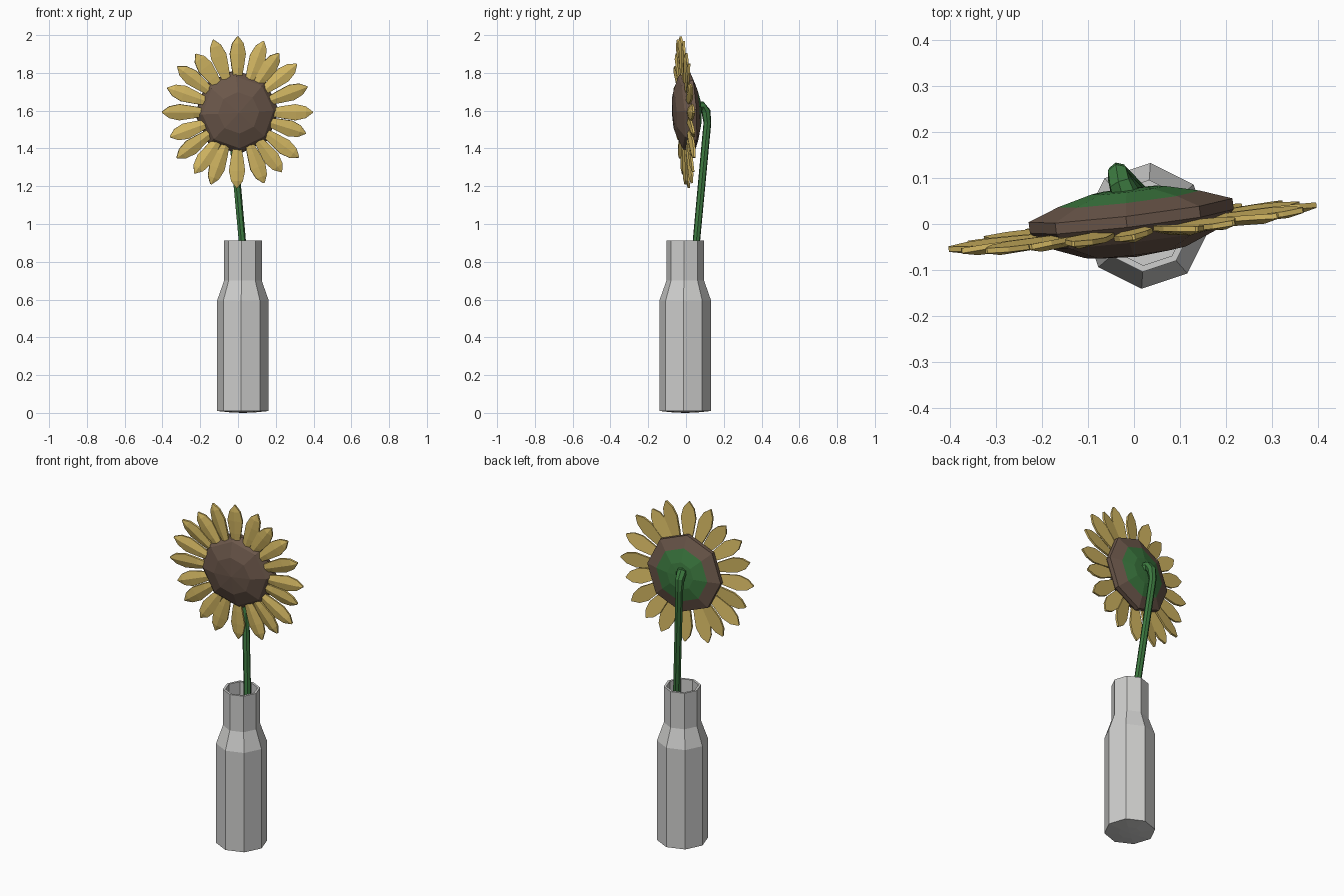
import bpy, bmesh, math
from mathutils import Vector, Matrix

if "Cube" in bpy.data.objects:
    bpy.data.objects.remove(bpy.data.objects["Cube"])


def material(name, rgb):
    m = bpy.data.materials.new(name)
    m.diffuse_color = (*rgb, 1)
    m.use_nodes = True
    m.node_tree.nodes["Principled BSDF"].inputs["Base Color"].default_value = m.diffuse_color
    return m


GREY = material("vase grey", (0.62, 0.62, 0.61))
GREEN = material("leaf green", (0.045, 0.19, 0.05))
BROWN = material("seed brown", (0.15, 0.097, 0.07))
YELLOW = material("petal yellow", (0.66, 0.48, 0.125))


def finish(name, bm, mats):
    bmesh.ops.recalc_face_normals(bm, faces=bm.faces)
    me = bpy.data.meshes.new(name)
    bm.to_mesh(me)
    bm.free()
    ob = bpy.data.objects.new(name, me)
    for m in mats:
        me.materials.append(m)
    bpy.context.collection.objects.link(ob)
    return ob


def lathe(profile, n, turn=0.0):
    """Revolve (radius, height) points around local z; zero radius makes a pole."""
    bm = bmesh.new()
    rings = []
    for r, h in profile:
        if r == 0:
            rings.append([bm.verts.new((0, 0, h))] * n)
        else:
            rings.append([bm.verts.new((r * math.cos(turn + i * math.tau / n),
                                        r * math.sin(turn + i * math.tau / n), h)) for i in range(n)])
    for a, b in zip(rings, rings[1:]):
        for i in range(n):
            j = (i + 1) % n
            bm.faces.new(list(dict.fromkeys((a[i], a[j], b[j], b[i]))))
    return bm


# Vase: eight-sided open bottle
bm = lathe([(0, 0), (0.06, 0.002), (0.137, 0.01), (0.137, 0.595), (0.1, 0.70), (0.1, 0.912),
            (0.086, 0.912), (0.086, 0.70), (0.122, 0.59), (0.122, 0.03), (0, 0.03)],
           8, math.radians(-4))
vase = finish("vase", bm, [GREY])
vase.location = (0.026, -0.004, 0)

# Stem: tube swept along a few points, hooking into the back of the head
path = [Vector(p) for p in ((0.085, -0.02, 0.06), (0.022, 0.055, 0.91), (-0.035, 0.113, 1.535),
                            (-0.034, 0.106, 1.595), (-0.028, 0.085, 1.622), (-0.012, 0.05, 1.615))]
radii = [0.02, 0.02, 0.021, 0.025, 0.028, 0.034]
bm = bmesh.new()
rings = []
for k, p in enumerate(path):
    t = (path[min(k + 1, len(path) - 1)] - path[max(k - 1, 0)]).normalized()
    u = Vector((1, 0, 0))
    u = (u - t * u.dot(t)).normalized()
    v = t.cross(u)
    rings.append([bm.verts.new(p + radii[k] * (u * math.cos(a) + v * math.sin(a)))
                  for a in (i * math.tau / 7 for i in range(7))])
for a, b in zip(rings, rings[1:]):
    for i in range(7):
        bm.faces.new((a[i], a[(i + 1) % 7], b[(i + 1) % 7], b[i]))
bm.faces.new(rings[0])
bm.faces.new(rings[-1])
finish("stem", bm, [GREEN])

# Head frame: local x right, y up, z out of the flower face
n = Vector((0.12, -1, -0.055)).normalized()
right = Vector((0, 0, 1)).cross(n).normalized()
up = n.cross(right)
HEAD = Matrix.Translation((-0.004, 0, 1.592)) @ Matrix((right, up, n)).transposed().to_4x4()

# Seed disc: eight-sided lens, green on the inner back
bm = lathe([(0, -0.078), (0.08, -0.074), (0.155, -0.055), (0.223, -0.03), (0.223, -0.006),
            (0.19, 0.03), (0.11, 0.062), (0, 0.072)], 8, math.radians(3))
for f in bm.faces:
    f.material_index = 1 if f.calc_center_median().z < -0.05 else 0
disc = finish("seed_disc", bm, [BROWN, GREEN])
disc.matrix_world = HEAD

# Petals: thin ridged leaves around the disc, slightly irregular
angles = [0, 20, 39, 55, 70, 90, 109, 126, 143, 161, 180, 200, 217, 235, 250, 270, 291, 307, 324, 343]
bm = bmesh.new()
outline = [(0.175, 0.02), (0.235, 0.032), (0.31, 0.043), (0.365, 0.031), (0.402, 0.003)]
for k, a in enumerate(angles):
    length = (1.0, 0.985, 1.01, 0.95)[k % 4] if k % 5 else 1.0
    tilt = (-1, 1)[k % 2] * 0.1
    place = (Matrix.Rotation(math.radians(a), 4, 'Z') @ Matrix.Translation((0, 0, 0.008))
             @ Matrix.Rotation(tilt, 4, 'X'))
    rows = []
    for r, w in outline:
        ridge = 0.009 * min(1, w / 0.03)
        pts = [(-w, 0.004), (0, 0.004 + ridge), (w, 0.004), (w, -0.007), (-w, -0.007)]
        rows.append([bm.verts.new(place @ Vector((r * length, y, z))) for y, z in pts])
    for p, q in zip(rows, rows[1:]):
        for i in range(5):
            bm.faces.new((p[i], p[(i + 1) % 5], q[(i + 1) % 5], q[i]))
    bm.faces.new(rows[0])
    bm.faces.new(rows[-1])
petals = finish("petals", bm, [YELLOW])
petals.matrix_world = HEAD
